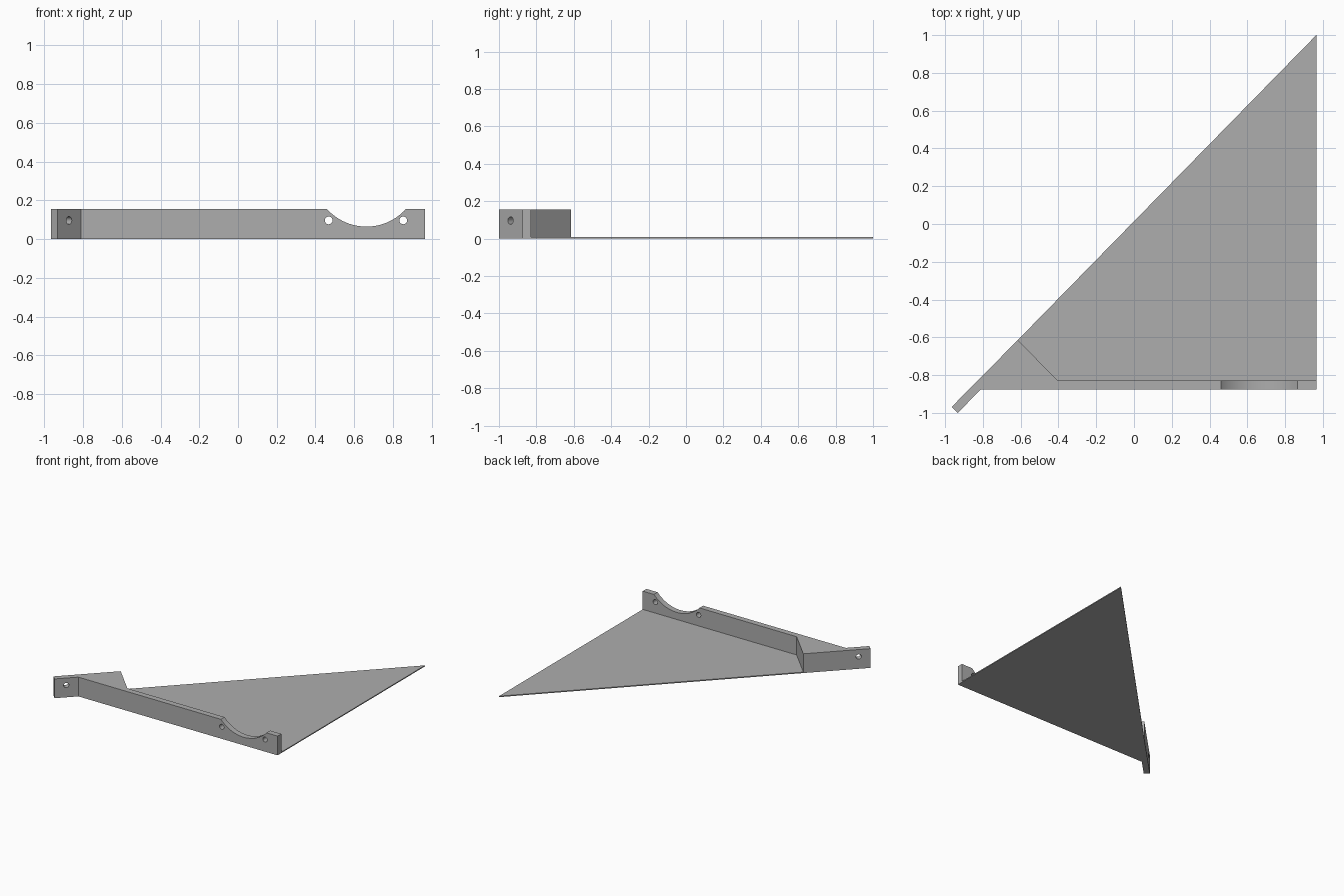
import bpy
import bmesh
from math import pi, radians
from mathutils import Matrix, Vector

cube = bpy.data.objects.get("Cube")
if cube:
    bpy.data.objects.remove(cube, do_unlink=True)

HEIGHT, SHEET = 0.155, 0.008
FRONT, BACK, RIGHT_END = -0.875, -0.828, 0.965

grey = bpy.data.materials.new("plain grey")
grey.use_nodes = True
grey.diffuse_color = (0.42, 0.42, 0.42, 1)
grey.node_tree.nodes["Principled BSDF"].inputs["Base Color"].default_value = grey.diffuse_color


def add_object(name, bm):
    bmesh.ops.recalc_face_normals(bm, faces=bm.faces)
    mesh = bpy.data.meshes.new(name)
    bm.to_mesh(mesh)
    bm.free()
    mesh.materials.append(grey)
    obj = bpy.data.objects.new(name, mesh)
    bpy.context.collection.objects.link(obj)
    return obj


def extrude_outline(name, outline, height):
    bm = bmesh.new()
    face = bm.faces.new([bm.verts.new((x, y, 0)) for x, y in outline])
    top = bmesh.ops.extrude_face_region(bm, geom=[face])["geom"]
    verts = [v for v in top if isinstance(v, bmesh.types.BMVert)]
    bmesh.ops.translate(bm, verts=verts, vec=(0, 0, height))
    return add_object(name, bm)


def cut_cylinder(target, centre, radius, segments, angle=0):
    """Cut a round opening running along y, turned about z by angle."""
    bm = bmesh.new()
    bmesh.ops.create_cone(bm, cap_ends=True, segments=segments, radius1=radius,
                          radius2=radius, depth=0.16,
                          matrix=Matrix.Translation(Vector(centre))
                          @ Matrix.Rotation(angle, 4, "Z")
                          @ Matrix.Rotation(pi / 2, 4, "X"))
    cutter = add_object("cutter", bm)
    cutter.hide_render = True
    mod = target.modifiers.new("opening", "BOOLEAN")
    mod.operation, mod.solver, mod.object = "DIFFERENCE", "EXACT", cutter
    bpy.context.view_layer.objects.active = target
    bpy.ops.object.modifier_apply(modifier=mod.name)
    bpy.data.objects.remove(cutter, do_unlink=True)


# Upright rail with a wedge corner and an angled mounting tab
inner_corner, wedge_tip = (-0.405, BACK), (-0.615, -0.614)
rail = extrude_outline("rail", [
    (-0.965, -0.968), (-0.933, -1.0), (-0.81, FRONT), (RIGHT_END, FRONT),
    (RIGHT_END, BACK), inner_corner, wedge_tip], HEIGHT)

# Shallow round notch, two rail holes and the tab hole
mid_y = (FRONT + BACK) / 2
cut_cylinder(rail, (0.663, mid_y, 0.339), 0.274, 96)
for x in (0.468, 0.853):
    cut_cylinder(rail, (x, mid_y, 0.097), 0.02, 32)
cut_cylinder(rail, (-0.888, -0.922, 0.097), 0.02, 32, pi / 4)

# Thin triangular sheet behind the rail
extrude_outline("base_sheet", [
    wedge_tip, inner_corner, (RIGHT_END, BACK), (RIGHT_END, 1.0)], SHEET)

bpy.ops.object.select_all(action="DESELECT")
rail.select_set(True)
bpy.context.view_layer.objects.active = rail
bpy.ops.object.shade_smooth_by_angle(angle=radians(30))
